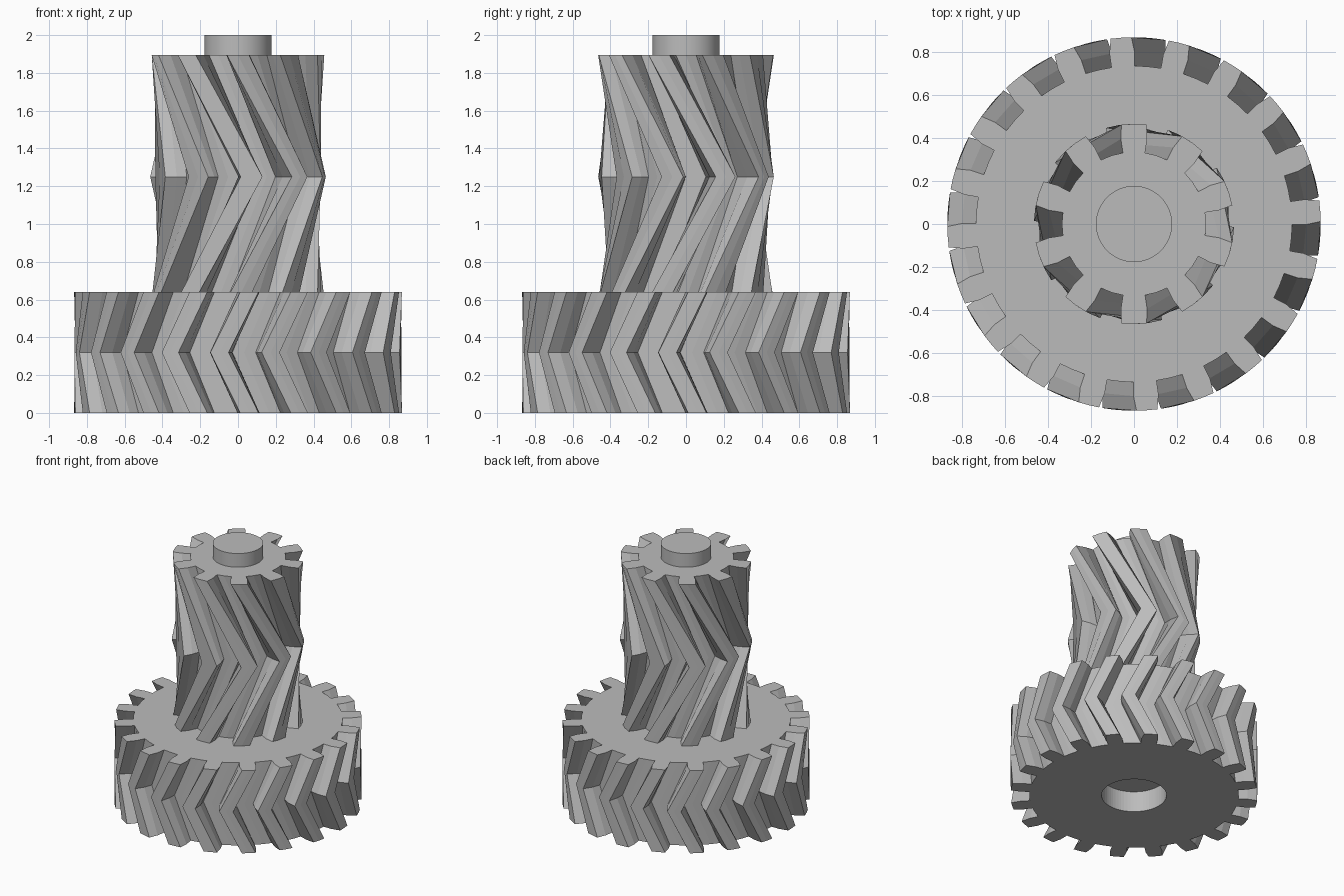
import bpy, bmesh, math

cube = bpy.data.objects.get("Cube")
if cube:
    bpy.data.objects.remove(cube, do_unlink=True)

grey = bpy.data.materials.new("plain_grey")
grey.use_nodes = True
grey.diffuse_color = (0.5, 0.5, 0.5, 1)
grey.node_tree.nodes["Principled BSDF"].inputs["Base Color"].default_value = (0.5, 0.5, 0.5, 1)


def herringbone_gear(name, teeth, profile, phase, twist, levels):
    """Toothed outline lofted through three levels, the middle one twisted.
    profile lists (half angle in degrees, radius) from tooth root to tip."""
    tip_radius = profile[-1][1]
    root_radius = profile[0][1]
    pitch = 360 / teeth
    tooth = [(-a, r) for a, r in profile] + [(0, tip_radius)]
    tooth += [(a, r) for a, r in reversed(profile)] + [(pitch / 2, root_radius)]
    bm = bmesh.new()
    rings = []
    for z, turn in zip(levels, (0, twist, 0)):
        ring = []
        for i in range(teeth):
            for a, r in tooth:
                t = math.radians(phase + turn + i * pitch + a)
                ring.append(bm.verts.new((r * math.cos(t), r * math.sin(t), z)))
        rings.append(ring)
    for low, high in zip(rings, rings[1:]):
        for i in range(len(low)):
            j = (i + 1) % len(low)
            bm.faces.new((low[i], low[j], high[j], high[i]))
    bm.faces.new(rings[0][::-1])
    bm.faces.new(rings[-1])
    mesh = bpy.data.meshes.new(name)
    bm.to_mesh(mesh)
    bm.free()
    mesh.materials.append(grey)
    obj = bpy.data.objects.new(name, mesh)
    bpy.context.collection.objects.link(obj)
    return obj


def cylinder(name, radius, bottom, top):
    bpy.ops.mesh.primitive_cylinder_add(vertices=64, radius=radius, depth=top - bottom,
                                        location=(0, 0, (bottom + top) / 2))
    obj = bpy.context.object
    obj.name = name
    obj.data.materials.append(grey)
    return obj


def make_active(obj):
    bpy.ops.object.select_all(action='DESELECT')
    obj.select_set(True)
    bpy.context.view_layer.objects.active = obj


# Wide lower gear
large_gear = herringbone_gear("large_gear", 20, [(4.2, 0.735), (4.2, 0.80), (3.2, 0.868)],
                              4, -10.5, (0, 0.32, 0.64))

# Round recess in the underside
cutter = cylinder("recess_cutter", 0.228, -0.1, 0.16)
cutter.hide_render = True
make_active(large_gear)
recess = large_gear.modifiers.new("recess", 'BOOLEAN')
recess.operation = 'DIFFERENCE'
recess.solver = 'EXACT'
recess.object = cutter
bpy.ops.object.modifier_apply(modifier=recess.name)
bpy.data.objects.remove(cutter, do_unlink=True)

# Tall upper gear, its foot sunk slightly into the lower one
herringbone_gear("small_gear", 10, [(8.8, 0.335), (8.8, 0.40), (7.2, 0.465)],
                 18, 45, (0.605, 1.25, 1.894))

# Shaft end on top
shaft = cylinder("shaft_end", 0.177, 1.85, 2.0)
make_active(shaft)
bpy.ops.object.shade_smooth_by_angle()
